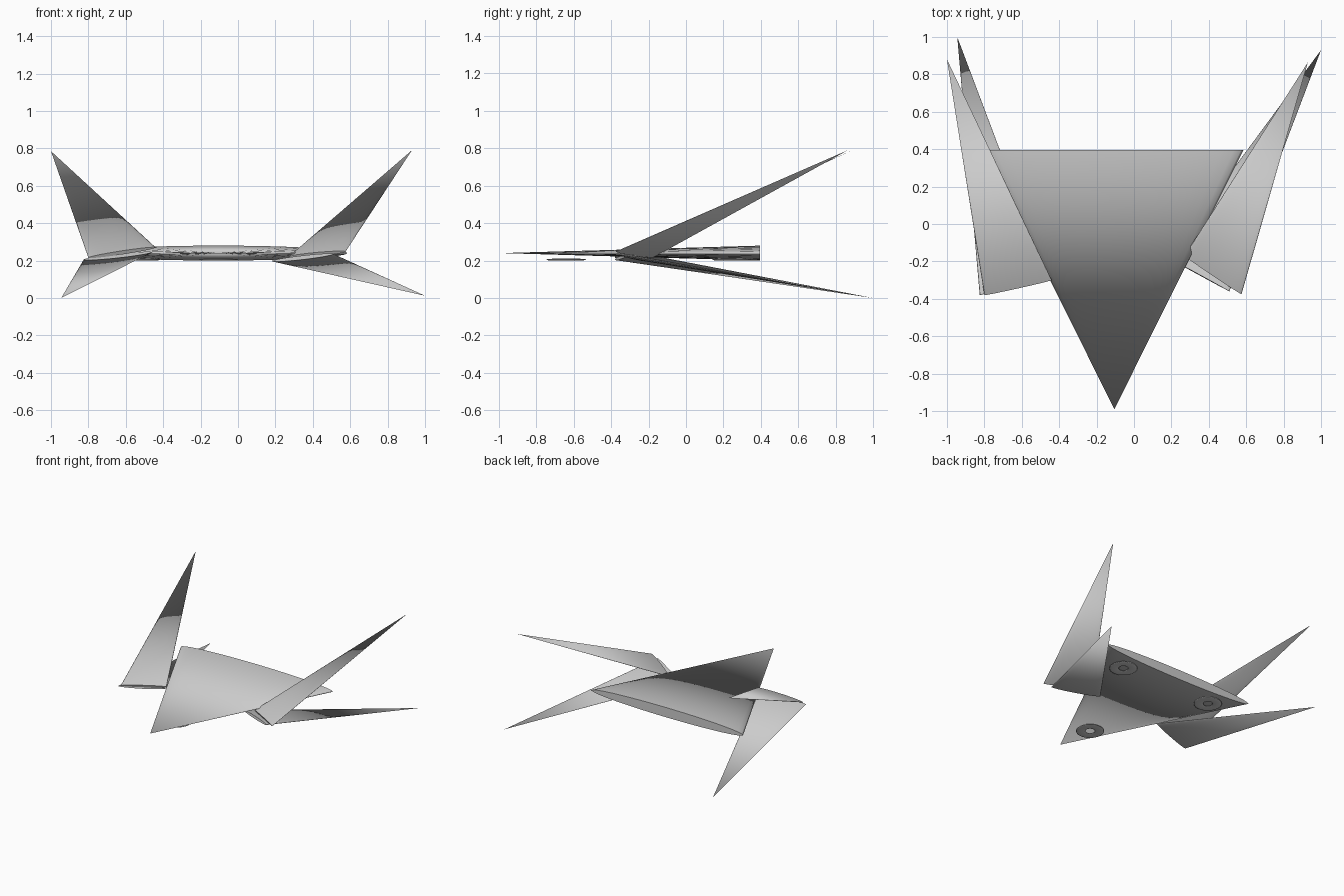
import bpy, bmesh, math
from mathutils import Vector

if "Cube" in bpy.data.objects:
    bpy.data.objects.remove(bpy.data.objects["Cube"])


def flat_cone(name, tip, a, b, ratio=0.058, sides=32):
    """Squashed cone: base ellipse spans a to b, smooth sides, crisp base rim."""
    tip, a, b = Vector(tip), Vector(a), Vector(b)
    centre, major = (a + b) / 2, (b - a) / 2
    minor = major.cross(tip - centre).normalized() * major.length * ratio
    bm = bmesh.new()
    ring = []
    for i in range(sides):
        t = 2 * math.pi * i / sides
        ring.append(bm.verts.new(centre + major * math.cos(t) + minor * math.sin(t)))
    apex = bm.verts.new(tip)
    cap = bm.faces.new(ring)
    for i in range(sides):
        bm.faces.new((ring[i], ring[(i + 1) % sides], apex))
    bmesh.ops.recalc_face_normals(bm, faces=bm.faces[:])
    for face in bm.faces:
        face.smooth = face is not cap
    for edge in cap.edges:
        edge.smooth = False
    mesh = bpy.data.meshes.new(name)
    bm.to_mesh(mesh)
    bm.free()
    obj = bpy.data.objects.new(name, mesh)
    bpy.context.collection.objects.link(obj)
    return obj


# Delta hull
flat_cone("hull", (-0.105, -0.99, 0.24), (-0.795, 0.395, 0.24), (0.585, 0.395, 0.24))

# Four swept blades: tip, outer base end, inner base end
blades = {
    "upper_left_blade": ((-1.0, 0.88, 0.785), (-0.80, -0.38, 0.215), (-0.44, -0.30, 0.27)),
    "lower_left_blade": ((-0.945, 1.0, 0.0), (-0.825, -0.38, 0.205), (-0.46, -0.285, 0.245)),
    "upper_right_blade": ((0.93, 0.865, 0.79), (0.575, -0.375, 0.248), (0.27, -0.17, 0.22)),
    "lower_right_blade": ((1.0, 0.93, 0.012), (0.51, -0.36, 0.235), (0.18, -0.18, 0.197)),
}
for name, points in blades.items():
    flat_cone(name, *points)

# Flattened lift rings under the hull
for i, (x, y) in enumerate([(-0.105, -0.64), (-0.52, 0.245), (0.31, 0.245)]):
    bpy.ops.mesh.primitive_torus_add(location=(x, y, 0.205), major_radius=0.07,
                                     minor_radius=0.036, major_segments=40,
                                     minor_segments=12)
    ring = bpy.context.object
    ring.name = f"lift_ring_{i + 1}"
    ring.scale.z = 0.14
    bpy.ops.object.transform_apply(location=False, rotation=False, scale=True)
    bpy.ops.object.shade_smooth()
